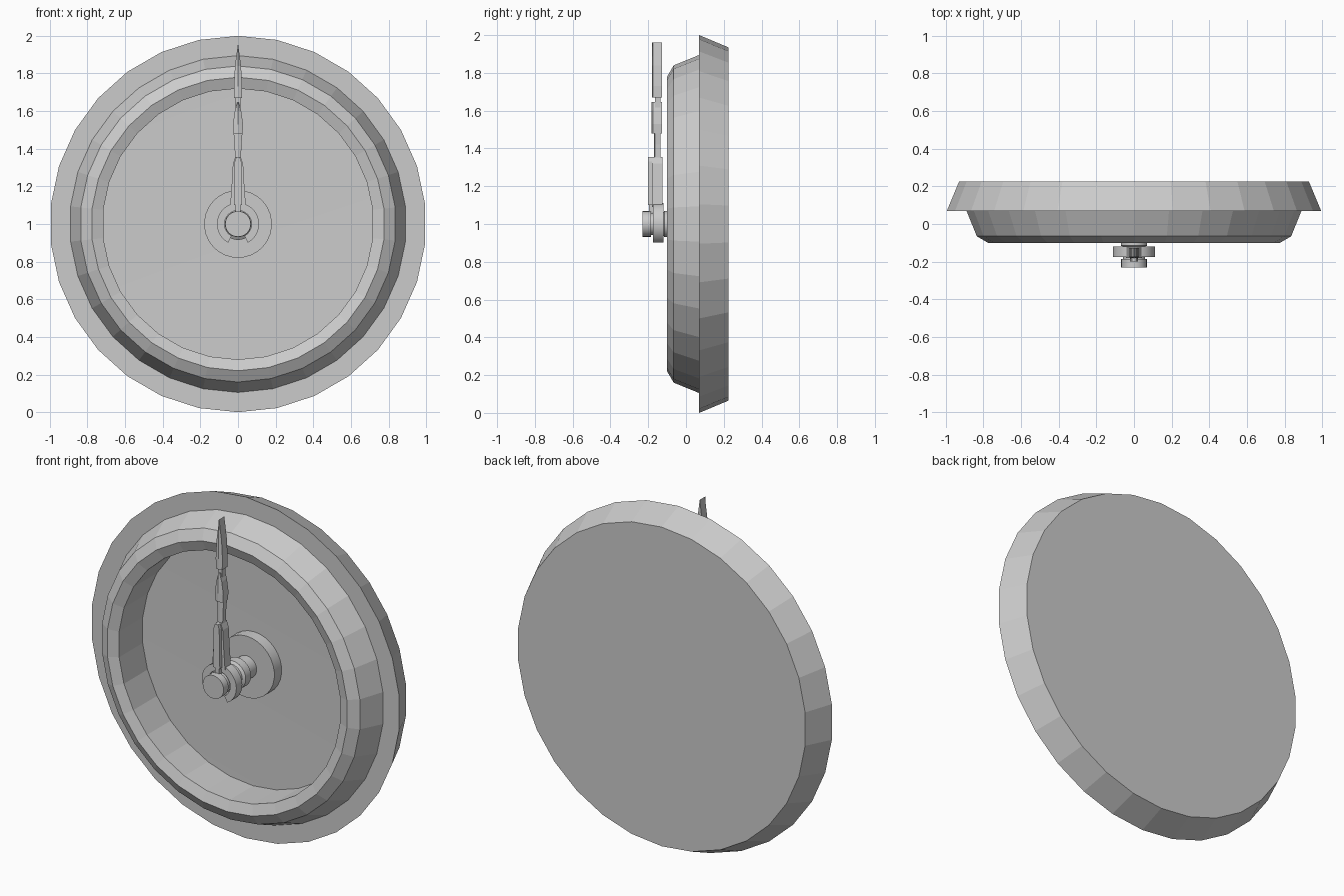
import bpy, bmesh
from math import radians, sin, cos, pi
from mathutils import Vector

cube = bpy.data.objects.get("Cube")
if cube:
    bpy.data.objects.remove(cube, do_unlink=True)

grey = bpy.data.materials.new("plain grey")
grey.use_nodes = True
colour = (0.6, 0.6, 0.6, 1)
grey.diffuse_color = colour
grey.node_tree.nodes["Principled BSDF"].inputs["Base Color"].default_value = colour

CENTRE = 1.0


def finish(name, bm, smooth=None):
    bmesh.ops.remove_doubles(bm, verts=bm.verts, dist=1e-5)
    bmesh.ops.recalc_face_normals(bm, faces=bm.faces)
    mesh = bpy.data.meshes.new(name)
    bm.to_mesh(mesh)
    bm.free()
    mesh.materials.append(grey)
    obj = bpy.data.objects.new(name, mesh)
    bpy.context.collection.objects.link(obj)
    if smooth:
        bpy.ops.object.select_all(action="DESELECT")
        obj.select_set(True)
        bpy.context.view_layer.objects.active = obj
        bpy.ops.object.shade_smooth_by_angle(angle=radians(smooth))
    return obj


def turned(name, profile, sides, smooth=None, start=0, sweep=360):
    """Revolve (radius, y) points about the front-back axis; angles run from the top."""
    bm = bmesh.new()
    full = sweep == 360
    steps = sides if full else sides + 1
    rings = []
    for i in range(steps):
        a = radians(start + sweep * i / sides)
        rings.append([bm.verts.new((r * sin(a), y, CENTRE + r * cos(a))) for r, y in profile])
    for i in range(sides):
        a, b = rings[i], rings[(i + 1) % steps]
        for j in range(len(profile) - 1):
            bm.faces.new((a[j], a[j + 1], b[j + 1], b[j]))
    if not full:
        bm.faces.new(rings[0][:-1])
        bm.faces.new(rings[-1][:-1])
    bmesh.ops.dissolve_degenerate(bm, dist=1e-5, edges=bm.edges)
    return finish(name, bm, smooth)


def blade(name, half_outline, front, back, ridge=0.0):
    """Symmetric (half width, z) outline with thickness; the front can rise to a centre ridge."""
    bm = bmesh.new()
    layers = []
    for sign in (-1, 1):
        layers.append([[bm.verts.new((sign * w, y, z)) for w, z in half_outline]
                       for y in (front, back)])
    spine = [bm.verts.new((0, front - ridge, z)) for w, z in half_outline]
    keel = [bm.verts.new((0, back, z)) for w, z in half_outline]
    n = len(half_outline)
    for f, b in layers:
        for i in range(n - 1):
            for p, q in ((spine, f), (f, b), (b, keel)):
                bm.faces.new((p[i], p[i + 1], q[i + 1], q[i]))
        for i in (0, n - 1):
            bm.faces.new((spine[i], f[i], b[i], keel[i]))
    bmesh.ops.dissolve_degenerate(bm, dist=1e-5, edges=bm.edges)
    return finish(name, bm)


# Case: flat back, flared rim, stepped bezel and recessed well
turned("case", [(0, 0.225), (0.935, 0.225), (1.0, 0.07), (0.895, 0.07),
                (0.84, -0.065), (0.78, -0.1), (0.72, -0.078), (0.72, 0.14)], 30)
turned("dial", [(0.72, 0.14), (0, 0.15)], 30, 30)

# Spindle with its mounting boss and collars
turned("boss", [(0, 0.08), (0.18, 0.08), (0.18, 0.16)], 30, 30)
turned("spindle", [(0, -0.23), (0.068, -0.23), (0.068, -0.185), (0.058, -0.185),
                   (0.058, -0.12), (0.07, -0.115), (0.07, -0.06), (0.085, -0.05),
                   (0.085, 0.0), (0.065, 0.01), (0.065, 0.1)], 24, 30)

# Open clip ring that grips the spindle
turned("clip_ring", [(0.112, -0.175), (0.112, -0.12), (0.072, -0.12),
                     (0.072, -0.175), (0.112, -0.175)], 24, 30, start=-152, sweep=304)

# Pointer: grip, side rails, neck, bulge and tip
blade("pointer_grip", [(0.042, 1.09), (0.034, 1.2), (0.027, 1.32), (0.015, 1.355)], -0.18, -0.125)
blade("pointer_rail", [(0.022, 1.1), (0.018, 1.33), (0.01, 1.355)], -0.2, -0.18)
blade("pointer_pin", [(0.014, 1.06), (0.014, 1.1)], -0.195, -0.15)
blade("pointer_neck", [(0.016, 1.34), (0.018, 1.42), (0.024, 1.49)], -0.165, -0.135, 0.005)
blade("pointer_bulge", [(0.024, 1.48), (0.027, 1.53), (0.017, 1.6), (0.004, 1.645)],
      -0.175, -0.127, 0.008)
blade("pointer_link", [(0.012, 1.6), (0.012, 1.69)], -0.165, -0.135)
blade("pointer_tip", [(0.02, 1.67), (0.022, 1.73), (0.016, 1.84), (0.0, 1.96)], -0.175, -0.127, 0.006)
